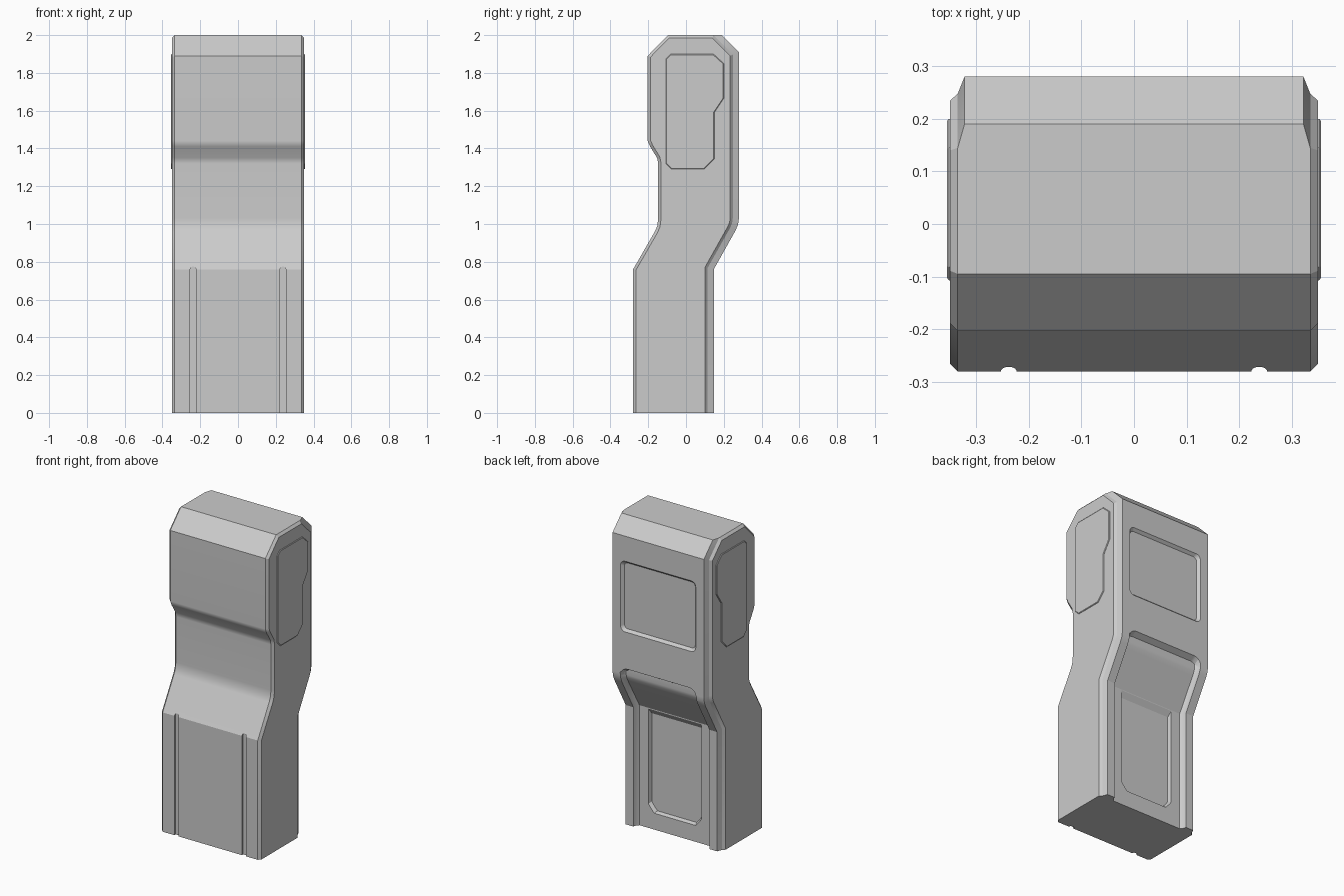
import bpy, bmesh, math
from mathutils import Vector

if "Cube" in bpy.data.objects:
    bpy.data.objects.remove(bpy.data.objects["Cube"])


def loft(name, loops):
    """Closed solid skinned through equal-length loops of 3D points."""
    bm = bmesh.new()
    rows = [[bm.verts.new(p) for p in loop] for loop in loops]
    n = len(rows[0])
    for a, b in zip(rows, rows[1:]):
        for i in range(n):
            j = (i + 1) % n
            bm.faces.new((a[i], a[j], b[j], b[i]))
    bm.faces.new(rows[0][::-1])
    bm.faces.new(rows[-1])
    bmesh.ops.recalc_face_normals(bm, faces=bm.faces)
    me = bpy.data.meshes.new(name)
    bm.to_mesh(me)
    bm.free()
    ob = bpy.data.objects.new(name, me)
    bpy.context.collection.objects.link(ob)
    return ob


def inset(pts, dists):
    """Offset each edge of a clockwise polygon inward by its own distance."""
    pts = [Vector(p) for p in pts]
    n, out = len(pts), []
    for i in range(n):
        d0 = (pts[i] - pts[i - 1]).normalized()
        d1 = (pts[(i + 1) % n] - pts[i]).normalized()
        n0, n1 = Vector((d0.y, -d0.x)), Vector((d1.y, -d1.x))
        a, b = dists[i - 1], dists[i]
        det = n0.x * n1.y - n0.y * n1.x
        if abs(det) < 1e-6:
            out.append(pts[i] + n1 * b)
        else:
            out.append(pts[i] + Vector(((a * n1.y - b * n0.y) / det,
                                        (b * n0.x - a * n1.x) / det)))
    return out


def rounded(x0, x1, z0, z1, r_bottom, r_top, steps):
    """Rectangle outline in x/z with rounded (or chamfered) corners."""
    pts = []
    for cx, cz, r, a0 in ((x1 - r_top, z1 - r_top, r_top, 0), (x0 + r_top, z1 - r_top, r_top, 90),
                          (x0 + r_bottom, z0 + r_bottom, r_bottom, 180),
                          (x1 - r_bottom, z0 + r_bottom, r_bottom, 270)):
        for k in range(steps + 1):
            a = math.radians(a0 + 90 * k / steps)
            pts.append((cx + r * math.cos(a), cz + r * math.sin(a)))
    return pts


def at_x(pts, x):
    return [(x, p[0], p[1]) for p in pts]


def at_y(pts, y):
    return [(p[0], y, p[1]) for p in pts]


def smooth(ob, angle):
    bpy.ops.object.select_all(action='DESELECT')
    ob.select_set(True)
    bpy.context.view_layer.objects.active = ob
    bpy.ops.object.shade_smooth_by_angle(angle=math.radians(angle))


# Body: side profile (y, z), clockwise from front foot
front = [(-.28, 0), (-.28, .76), (-.165, .96), (-.152, .99), (-.147, 1.03), (-.147, 1.32),
         (-.153, 1.35), (-.19, 1.41), (-.203, 1.44), (-.203, 1.89), (-.095, 2.0)]
back = [(.19, 2.0), (.28, 1.91), (.28, 1.03), (.275, .995), (.262, .965), (.147, .76), (.147, 0)]
profile = front + back


def section(f, b):
    return inset(profile, [f] * len(front) + [b] * (len(back) - 1) + [0])


half = [(.35, .015, .046), (.335, 0, .032), (.322, 0, 0)]
layers = [(-x, f, b) for x, f, b in half] + half[::-1]
body = loft("body", [at_x(section(f, b), x) for x, f, b in layers])

cutters = []


# Rear channel between the two ribs, following the bent back
def channel(depth, top):
    d = depth
    return [(.147 - d, -.1), (.147 - d, .765), (.262 - d, .965), (.275 - d, .99),
            (.28 - d, 1.01), (.28 - d, top - .02), (.28, top), (.5, top), (.5, -.1)]


ch = [(.268, .0, 1.035), (.262, .02, 1.04), (.250, .035, 1.054), (.235, .035, 1.063), (.22, .035, 1.066)]
ch = [(-x, d, t) for x, d, t in ch] + ch[::-1]
cutters.append(loft("channel_cutter", [at_x(channel(d, t), x) for x, d, t in ch]))

# Upper window recess on the back
cutters.append(loft("window_cutter", [
    at_y(rounded(-.274, .274, 1.291, 1.759, .036, .036, 5), .29),
    at_y(rounded(-.25, .25, 1.315, 1.735, .025, .025, 5), .263)]))


# Lower back pocket, its top running on along the sloped back
def pocket(w, z0, z1, y):
    return at_y([(-w, z0 + .05), (-w + .01, z0 + .035), (-w + .04, z0), (w - .04, z0),
                 (w - .01, z0 + .035), (w, z0 + .05), (w, z1), (-w, z1)], y)


cutters.append(loft("pocket_cutter", [pocket(.19, .10, .775, .122), pocket(.178, .113, .725, .09)]))

# Front grooves
for s in (-1, 1):
    cutters.append(loft("groove_cutter", [
        at_y(rounded(s * .238 - .015, s * .238 + .015, -.1, .775, .0149, .0149, 5), y)
        for y in (-.3, -.267)]))

bpy.context.view_layer.objects.active = body
for c in cutters:
    mod = body.modifiers.new("cut", 'BOOLEAN')
    mod.operation, mod.solver, mod.object = 'DIFFERENCE', 'EXACT', c
    bpy.ops.object.modifier_apply(modifier=mod.name)
for c in cutters:
    bpy.data.objects.remove(c)
smooth(body, 24)
wn = body.modifiers.new("normals", 'WEIGHTED_NORMAL')
wn.keep_sharp = True

# Raised side panels
outline = [(-.107, 1.32), (-.107, 1.875), (-.082, 1.9), (.145, 1.9), (.2, 1.85), (.2, 1.665),
           (.15, 1.59), (.15, 1.345), (.095, 1.29), (-.077, 1.29)]
for s, side in ((-1, "left"), (1, "right")):
    loft(side + "_side_panel", [
        at_x(inset(outline, [d] * len(outline)), s * x)
        for x, d in ((.345, 0), (.352, 0), (.355, .004))])
